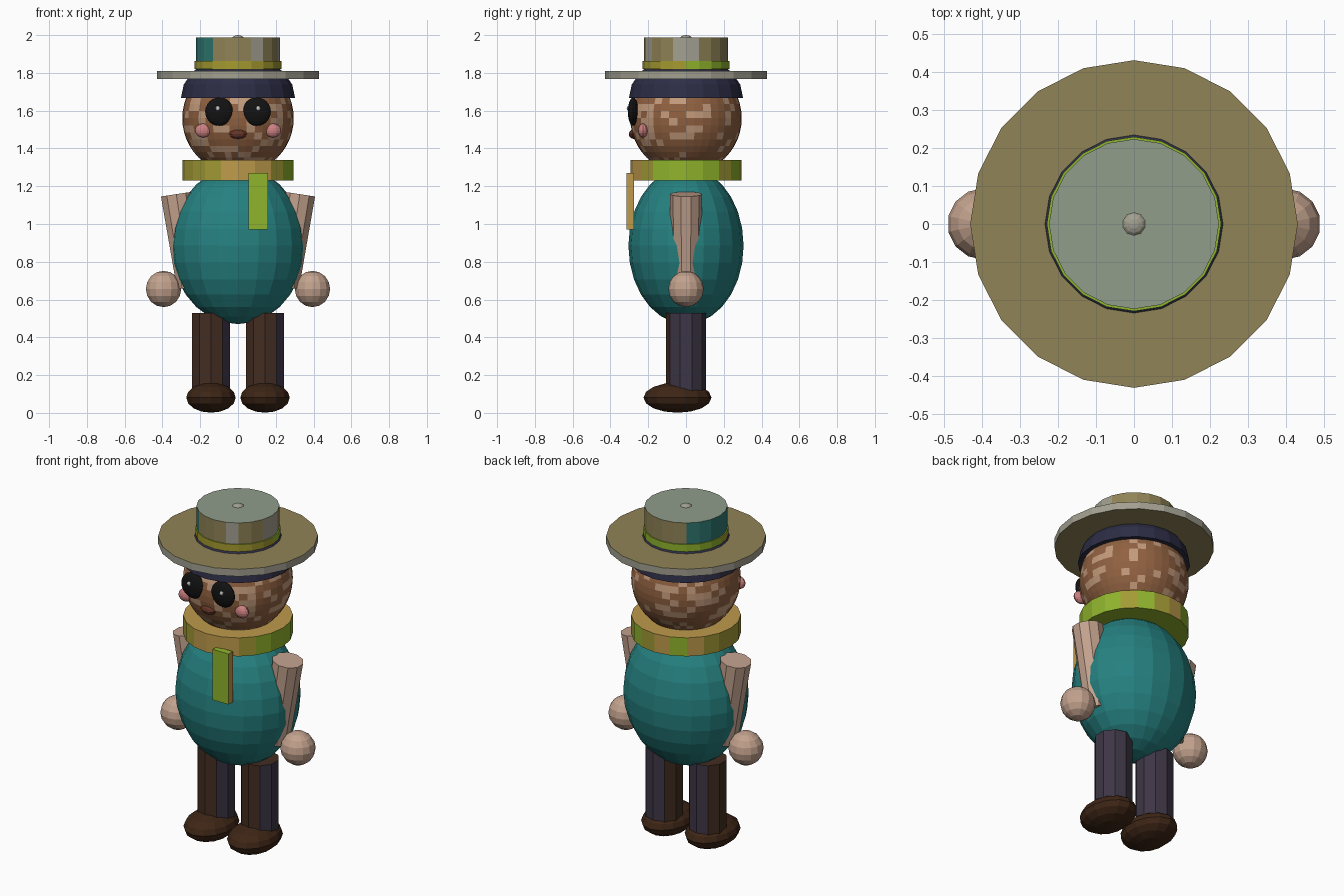
import bpy, bmesh, random
from mathutils import Matrix, Vector

if "Cube" in bpy.data.objects:
    bpy.data.objects.remove(bpy.data.objects["Cube"])

random.seed(4)


def material(name, r, g, b):
    # colours are picked as seen on screen, then made linear
    m = bpy.data.materials.new(name)
    m.diffuse_color = (r ** 2.2, g ** 2.2, b ** 2.2, 1)
    m.use_nodes = True
    m.node_tree.nodes["Principled BSDF"].inputs["Base Color"].default_value = m.diffuse_color
    return m


TEAL = material("teal", 0.165, 0.50, 0.50)
BROWN = material("patch_brown", 0.56, 0.38, 0.26)
TAN = material("patch_tan", 0.76, 0.60, 0.48)
CLOTH = material("pale_pink", 0.76, 0.63, 0.55)
NAVY = material("navy", 0.19, 0.19, 0.28)
TROUSER = material("trouser_brown", 0.27, 0.19, 0.15)
TROUSER_DARK = material("trouser_navy", 0.25, 0.22, 0.28)
SHOE = material("shoe_brown", 0.25, 0.165, 0.11)
STRAW = material("straw", 0.56, 0.51, 0.34)
FELT = material("felt", 0.63, 0.62, 0.56)
FELT_TOP = material("felt_top", 0.56, 0.61, 0.54)
HAT_TEAL = material("hat_teal", 0.20, 0.47, 0.44)
BAND = material("band_yellow", 0.64, 0.60, 0.20)
GREEN = material("green", 0.56, 0.70, 0.19)
OCHRE = material("ochre", 0.74, 0.60, 0.30)
OLIVE = material("olive", 0.63, 0.60, 0.22)
BLACK = material("black", 0.10, 0.10, 0.10)
PINK = material("pink", 0.80, 0.50, 0.50)
LIP = material("lip", 0.40, 0.22, 0.17)
WHITE = material("white", 0.9, 0.9, 0.9)


def finish(bm, name, mats, pick=None):
    """pick(normal) gives the material for a face when a part is patterned."""
    bmesh.ops.recalc_face_normals(bm, faces=bm.faces)
    bm.normal_update()
    mats = mats if isinstance(mats, list) else [mats]
    if pick:
        for f in bm.faces:
            f.material_index = mats.index(pick(f.normal))
    me = bpy.data.meshes.new(name)
    bm.to_mesh(me)
    bm.free()
    for m in mats:
        me.materials.append(m)
    ob = bpy.data.objects.new(name, me)
    bpy.context.collection.objects.link(ob)
    return ob


def ball(name, loc, radii, mat, seg=20, rings=12, upper_half=False, pick=None):
    bm = bmesh.new()
    bmesh.ops.create_uvsphere(bm, u_segments=seg, v_segments=rings, radius=1)
    if upper_half:
        bmesh.ops.bisect_plane(bm, geom=bm.verts[:] + bm.edges[:] + bm.faces[:], dist=1e-4,
                               plane_co=(0, 0, 0), plane_no=(0, 0, -1), clear_outer=True)
        bmesh.ops.holes_fill(bm, edges=[e for e in bm.edges if e.is_boundary], sides=0)
    bm.transform(Matrix.Translation(loc) @ Matrix.Diagonal((*radii, 1)))
    return finish(bm, name, mat, pick)


def tube(name, bottom, top, r_bottom, r_top, mat, sides=20, pick=None):
    a, b = Vector(bottom), Vector(top)
    tilt = Vector((0, 0, 1)).rotation_difference(b - a).to_matrix().to_4x4()
    bm = bmesh.new()
    bmesh.ops.create_cone(bm, cap_ends=True, segments=sides, radius1=r_bottom,
                          radius2=r_top, depth=(b - a).length)
    bm.transform(Matrix.Translation((a + b) / 2) @ tilt)
    return finish(bm, name, mat, pick)


# patterns, chosen by the direction a face looks in
def brim_pattern(n):
    return STRAW if abs(n.z) > 0.5 else FELT


def crown_pattern(n):
    if abs(n.z) > 0.5:
        return FELT_TOP
    if n.x < -0.6 and n.y > -0.8:
        return HAT_TEAL
    return random.choice([STRAW, FELT])


def scarf_pattern(n):
    if n.z > 0.5:
        return OCHRE
    if n.z < -0.5 or n.x > 0.75:
        return GREEN
    return random.choice([OLIVE, OLIVE, OCHRE, GREEN])


def trouser_pattern(n):
    return TROUSER_DARK if n.x + n.y > 0.1 else TROUSER


# body and head
ball("body", (0, 0, 0.885), (0.354, 0.305, 0.415), TEAL, 20, 14)
ball("head", (0, 0, 1.56), (0.295, 0.295, 0.295), [BROWN, TAN], 40, 24,
     pick=lambda n: random.choice([BROWN, BROWN, TAN]))
ball("hair", (0, 0, 1.668), (0.302, 0.302, 0.228), NAVY, 20, 10, upper_half=True)

# hat
tube("hat_brim", (0, 0, 1.767), (0, 0, 1.81), 0.43, 0.43, [STRAW, FELT], pick=brim_pattern)
tube("hat_crown", (0, 0, 1.79), (0, 0, 1.988), 0.223, 0.223,
     [FELT_TOP, HAT_TEAL, STRAW, FELT], pick=crown_pattern)
tube("hat_band", (0, 0, 1.82), (0, 0, 1.862), 0.229, 0.229, [BAND, GREEN],
     pick=lambda n: BAND if n.y < 0 else GREEN)
ball("hat_button", (0, 0, 1.98), (0.033, 0.033, 0.02), FELT, 10, 8)

# scarf
tube("scarf_ring", (0, 0, 1.23), (0, 0, 1.34), 0.295, 0.295, [OCHRE, GREEN, OLIVE],
     pick=scarf_pattern)
bm = bmesh.new()
bmesh.ops.create_cube(bm, size=1)
bm.transform(Matrix.Translation((0.107, -0.296, 1.12)) @ Matrix.Diagonal((0.105, 0.04, 0.30, 1)))
finish(bm, "scarf_tail", [GREEN, OCHRE], lambda n: OCHRE if n.x > 0.5 else GREEN)

# mouth
ball("mouth", (0, -0.275, 1.476), (0.05, 0.028, 0.026), LIP, 10, 6)

# paired parts
for side, s in (("left", -1), ("right", 1)):
    ball(f"eye_{side}", (s * 0.099, -0.28, 1.595), (0.075, 0.028, 0.075), BLACK, 20, 12)
    ball(f"eye_glint_{side}", (s * 0.107, -0.304, 1.612), (0.013, 0.01, 0.013), WHITE, 8, 6)
    ball(f"cheek_{side}", (s * 0.185, -0.228, 1.495), (0.043, 0.026, 0.037), PINK, 12, 8)
    tube(f"arm_{side}", (s * 0.252, 0, 0.665), (s * 0.327, 0, 1.158), 0.075, 0.086, CLOTH, 10)
    ball(f"hand_{side}", (s * 0.394, 0, 0.656), (0.096, 0.094, 0.096), CLOTH, 14, 8)
    tube(f"leg_{side}", (s * 0.143, 0, 0.06), (s * 0.143, 0, 0.53), 0.105, 0.105,
         [TROUSER, TROUSER_DARK], 10, trouser_pattern)
    ball(f"shoe_{side}", (s * 0.143, -0.045, 0.081), (0.134, 0.18, 0.08), SHOE, 14, 8)
